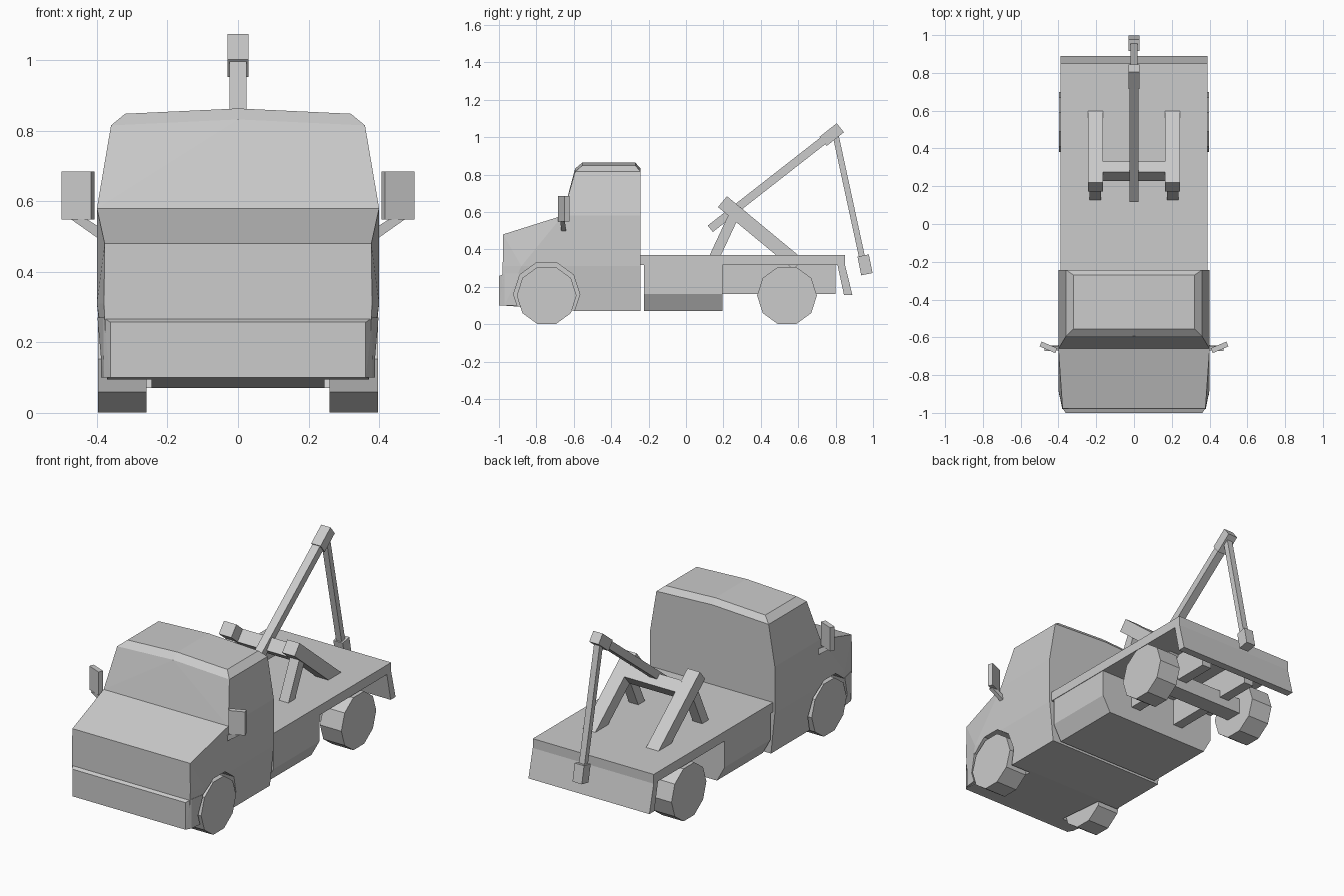
import bpy, bmesh, math
from mathutils import Vector

if "Cube" in bpy.data.objects:
    bpy.data.objects.remove(bpy.data.objects["Cube"])


def add(name, bm):
    bmesh.ops.recalc_face_normals(bm, faces=bm.faces)
    me = bpy.data.meshes.new(name)
    bm.to_mesh(me)
    bm.free()
    ob = bpy.data.objects.new(name, me)
    bpy.context.collection.objects.link(ob)
    return ob


def prism(name, profile, x0, x1, both=False):
    """Side profile of (y, z) points spanning x0..x1, optionally on both sides."""
    bm = bmesh.new()
    for s in ((1, -1) if both else (1,)):
        a = [bm.verts.new((s * x0, y, z)) for y, z in profile]
        b = [bm.verts.new((s * x1, y, z)) for y, z in profile]
        bm.faces.new(a)
        bm.faces.new(b[::-1])
        n = len(a)
        for i in range(n):
            bm.faces.new((a[i], b[i], b[(i + 1) % n], a[(i + 1) % n]))
    return add(name, bm)


def rect(y0, y1, z0, z1):
    return [(y0, z0), (y1, z0), (y1, z1), (y0, z1)]


def bar(a, b, t):
    """Profile of a straight bar from a to b with thickness t."""
    a, b = Vector(a), Vector(b)
    d = (b - a).normalized() * t / 2
    n = Vector((-d.y, d.x))
    return [tuple(p) for p in (a - n, b - n, b + n, a + n)]


def decagon(y, z, r):
    return [(y + r * math.cos(i * math.pi / 5), z + r * math.sin(i * math.pi / 5))
            for i in range(10)]


def hull(name, pts):
    """Convex symmetric solid from (half width, y, z) points."""
    bm = bmesh.new()
    for x, y, z in pts:
        for s in ((1, -1) if x else (1,)):
            bm.verts.new((s * x, y, z))
    bmesh.ops.convex_hull(bm, input=bm.verts[:])
    bmesh.ops.delete(bm, geom=[v for v in bm.verts if not v.link_faces], context='VERTS')
    bmesh.ops.dissolve_limit(bm, angle_limit=math.radians(1), verts=bm.verts[:], edges=bm.edges[:])
    return add(name, bm)


# Cab: lower body with hood, upper cabin, bumper
lower = hull("cab_lower", [
    (.37, -.98, .10), (.375, -.58, .07), (.375, -.243, .07),
    (.38, -.98, .31), (.40, -.88, .31), (.40, -.243, .31),
    (.378, -.978, .48), (.40, -.66, .58), (.40, -.243, .58)])
hull("cab_upper", [
    (.40, -.66, .58), (.40, -.243, .58), (.36, -.593, .815), (.36, -.243, .815),
    (0, -.593, .832), (0, -.243, .832),
    (.32, -.555, .848), (.32, -.27, .848), (0, -.555, .863), (0, -.27, .863)])
bumper = hull("bumper", [
    (.362, -1, .10), (.362, -1, .257), (.38, -.97, .10), (.382, -.97, .27),
    (.39, -.89, .10), (.398, -.89, .27)])

# Wheel arches cut from cab and bumper
cutter = prism("arch_cutter", decagon(-.745, .16, .177), .245, .6, both=True)
cutter.hide_render = True
for ob in (lower, bumper):
    mod = ob.modifiers.new("arch", 'BOOLEAN')
    mod.operation = 'DIFFERENCE'
    mod.solver = 'EXACT'
    mod.object = cutter
    bpy.context.view_layer.objects.active = ob
    bpy.ops.object.modifier_apply(modifier=mod.name)
bpy.data.objects.remove(cutter)

# Wheels and rear axle
for name, y in (("front_wheels", -.745), ("rear_wheels", .54)):
    prism(name, decagon(y, .153, .16), .26, .397, both=True)
prism("rear_axle", rect(.49, .59, .11, .20), -.26, .26)

# Deck, chassis rails, tailboard
prism("deck", rect(-.243, .85, .315, .37), -.388, .388)
prism("chassis_rails", rect(.195, .80, .16, .315), .12, .18, both=True)
prism("tailboard", [(.81, .316), (.85, .316), (.89, .155), (.845, .155)], -.388, .388)

# Storage body under the deck with chamfered lower sides
hull("storage_box", [(w, y, z) for y in (-.225, .195)
                     for w, z in ((.385, .315), (.385, .16), (.335, .07))])

# Crane support frame
d0, d1 = Vector((.195, .655)), Vector((.60, .32))
u = (d1 - d0).normalized()
prism("frame_diagonals", bar(d0, d1, .075), .163, .243, both=True)
prism("frame_legs", bar((.148, .35), (.26, .59), .055), .175, .235, both=True)
mid = Vector((.28, .585))
prism("frame_crossbar", bar(mid - u * .036, mid + u * .036, .075), -.17, .17)

# Boom with head, hanging arm with hook block
prism("boom", bar((.13, .51), (.77, 1.01), .044), -.024, .024)
prism("boom_head", bar((.733, .977), (.825, 1.05), .062), -.03, .03)
prism("hook_arm", bar((.80, 1.01), (.945, .34), .032), -.018, .018)
prism("hook_block", bar((.947, .367), (.967, .267), .062), -.03, .03)

# Mirrors, angled outward, with brackets
for s, side in ((1, "right"), (-1, "left")):
    bm = bmesh.new()
    c, n = Vector((s * .453, -.653, 0)), Vector((-s * .39, .92, 0)) * .014
    t = Vector((s * .92, .39, 0)) * .045
    ring = [c - t - n, c + t - n, c + t + n, c - t + n]
    lo = [bm.verts.new(p + Vector((0, 0, .548))) for p in ring]
    f = bm.faces.new(lo)
    ext = bmesh.ops.extrude_face_region(bm, geom=[f], use_keep_orig=True)["geom"]
    bmesh.ops.translate(bm, vec=(0, 0, .137),
                        verts=[v for v in ext if isinstance(v, bmesh.types.BMVert)])
    add(side + "_mirror", bm)
    bm = bmesh.new()
    loop = [(.39, .49), (.39, .525), (.43, .55), (.475, .55)]
    f = bm.faces.new([bm.verts.new((s * x, -.672 + (.55 - z) * .1, z)) for x, z in loop])
    ext = bmesh.ops.extrude_face_region(bm, geom=[f], use_keep_orig=True)["geom"]
    bmesh.ops.translate(bm, vec=(0, .025, 0),
                        verts=[v for v in ext if isinstance(v, bmesh.types.BMVert)])
    add(side + "_mirror_bracket", bm)
